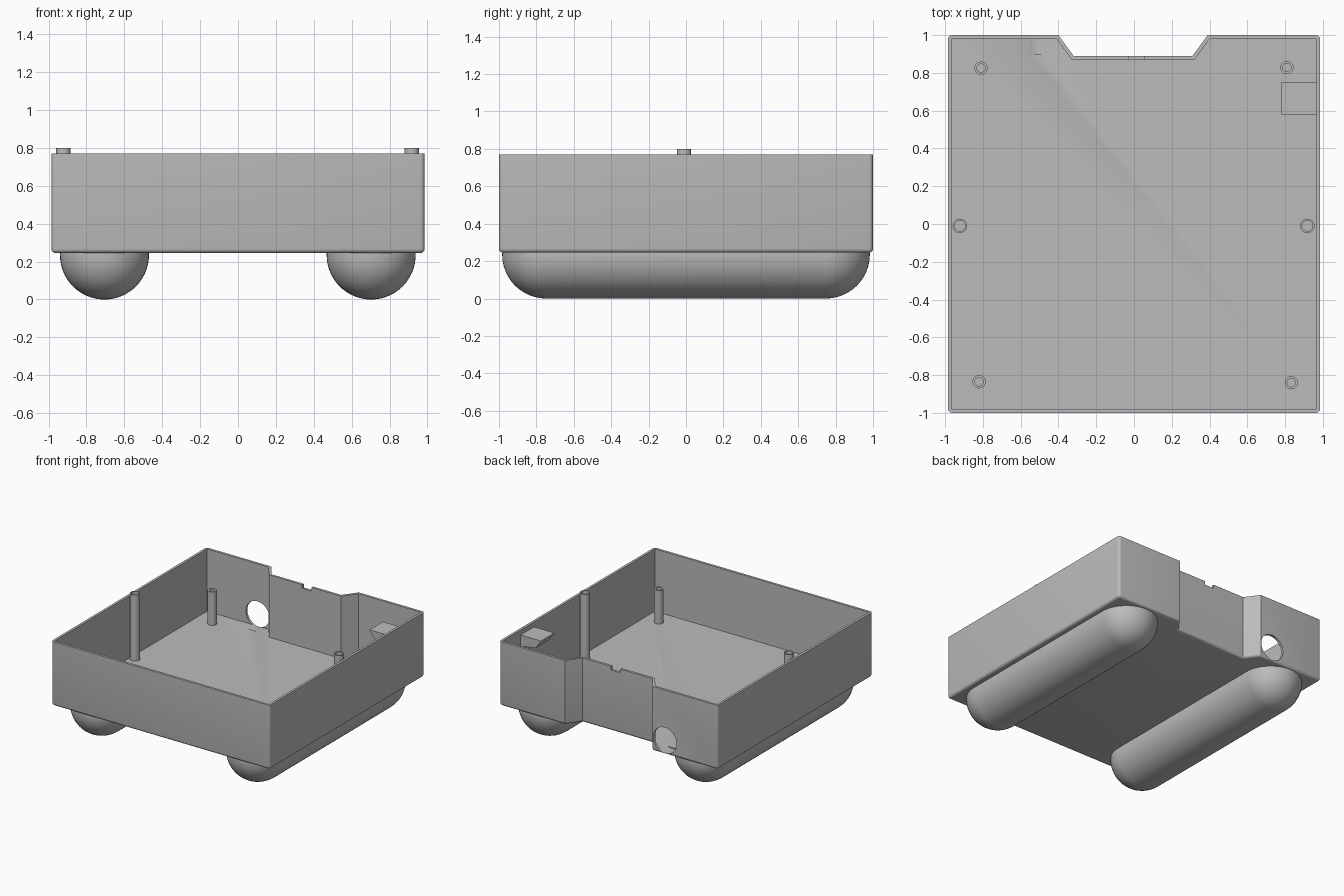
import bpy, bmesh, math
from mathutils import Matrix, Vector

old = bpy.data.objects.get("Cube")
if old:
    bpy.data.objects.remove(old, do_unlink=True)

# Single grey material
grey = bpy.data.materials.new("plain grey")
grey.use_nodes = True
color = (0.5, 0.5, 0.5, 1)
grey.diffuse_color = color
grey.node_tree.nodes["Principled BSDF"].inputs["Base Color"].default_value = color

BOTTOM, FLOOR, RIM = 0.245, 0.262, 0.77


def finish(name, bm):
    bmesh.ops.recalc_face_normals(bm, faces=bm.faces)
    mesh = bpy.data.meshes.new(name)
    bm.to_mesh(mesh)
    bm.free()
    mesh.materials.append(grey)
    obj = bpy.data.objects.new(name, mesh)
    bpy.context.collection.objects.link(obj)
    return obj


def activate(obj):
    bpy.ops.object.select_all(action='DESELECT')
    obj.select_set(True)
    bpy.context.view_layer.objects.active = obj


def smooth(obj):
    activate(obj)
    bpy.ops.object.shade_smooth_by_angle(angle=math.radians(35))


def extrude(points, offset):
    """Closed prism from a flat outline."""
    bm = bmesh.new()
    face = bm.faces.new([bm.verts.new(p) for p in points])
    result = bmesh.ops.extrude_face_region(bm, geom=[face], use_keep_orig=True)
    top = [v for v in result["geom"] if isinstance(v, bmesh.types.BMVert)]
    bmesh.ops.translate(bm, verts=top, vec=offset)
    bmesh.ops.recalc_face_normals(bm, faces=bm.faces)
    return bm


def lathe(profile, steps):
    """Revolve (radius, height) points around z."""
    bm = bmesh.new()
    verts = [bm.verts.new((r, 0, z)) for r, z in profile]
    edges = [bm.edges.new(pair) for pair in zip(verts, verts[1:])]
    bmesh.ops.spin(bm, geom=verts + edges, cent=(0, 0, 0), axis=(0, 0, 1),
                   angle=math.tau, steps=steps)
    bmesh.ops.remove_doubles(bm, verts=bm.verts, dist=0.0005)
    return bm


def tray_outline(x, front, back, recess, mouth, throat, z):
    """Rectangle with a tapered recess in the back edge."""
    mid = -0.005
    return [(-x, front, z), (x, front, z), (x, back, z),
            (mid + mouth, back, z), (mid + throat, recess, z),
            (mid - throat, recess, z), (mid - mouth, back, z), (-x, back, z)]


def cut(target, cutter):
    cutter.hide_render = True
    mod = target.modifiers.new("cut", 'BOOLEAN')
    mod.operation = 'DIFFERENCE'
    mod.solver = 'EXACT'
    mod.object = cutter
    activate(target)
    bpy.ops.object.modifier_apply(modifier=mod.name)
    bpy.data.objects.remove(cutter, do_unlink=True)


# Tray: rounded outer block
bm = extrude(tray_outline(0.985, -1, 1, 0.89, 0.395, 0.315, BOTTOM),
             (0, 0, RIM - BOTTOM))


def rounded(edge):
    a, b = (v.co for v in edge.verts)
    at_bottom = max(a.z, b.z) < BOTTOM + 0.01
    at_corner = abs(a.x - b.x) + abs(a.y - b.y) < 0.01 and abs(a.x) > 0.9
    return at_bottom or at_corner


bmesh.ops.bevel(bm, geom=[e for e in bm.edges if rounded(e)], offset=0.022,
                segments=4, profile=0.5, affect='EDGES')
tray = finish("tray", bm)

# Cavity, round cable hole and slot in the recessed wall
cut(tray, finish("cavity_cutter", extrude(
    tray_outline(0.965, -0.98, 0.98, 0.87, 0.405, 0.325, FLOOR), (0, 0, 1))))

bm = bmesh.new()
bmesh.ops.create_cone(bm, cap_ends=True, segments=48, radius1=0.106,
                      radius2=0.106, depth=0.2,
                      matrix=Matrix.Translation((-0.51, 1, 0.358))
                      @ Matrix.Rotation(math.pi / 2, 4, 'X'))
cut(tray, finish("hole_cutter", bm))

bm = bmesh.new()
bmesh.ops.create_cube(bm, size=1, matrix=Matrix.Translation((0.013, 0.88, RIM))
                      @ Matrix.Diagonal((0.085, 0.1, 0.06, 1)))
cut(tray, finish("slot_cutter", bm))
smooth(tray)

# Half-sunk capsule runners
R, HALF = 0.235, 0.748
arc = [i * math.pi / 24 for i in range(13)]
profile = [(R * math.sin(a), -HALF - R * math.cos(a)) for a in arc]
profile += [(r, -z) for r, z in reversed(profile)]
for side, x in (("right", -0.705), ("left", 0.703)):
    bm = lathe(profile, 64)
    bmesh.ops.transform(bm, verts=bm.verts,
                        matrix=Matrix.Translation((x, 0, R))
                        @ Matrix.Rotation(math.pi / 2, 4, 'X'))
    bmesh.ops.bisect_plane(bm, geom=bm.verts[:] + bm.edges[:] + bm.faces[:],
                           plane_co=(0, 0, BOTTOM + 0.006),
                           plane_no=Vector((0, 0, 1)), clear_outer=True)
    bmesh.ops.holes_fill(bm, edges=[e for e in bm.edges if e.is_boundary], sides=0)
    smooth(finish(side + "_runner", bm))

# Hollow screw posts: (x, y, outer radius, bore radius, top)
posts = {
    "tall_post_right": (-0.922, -0.01, 0.038, 0.028, 0.8),
    "tall_post_left": (0.918, -0.01, 0.038, 0.028, 0.8),
    "back_post_right": (-0.81, 0.825, 0.035, 0.022, 0.535),
    "back_post_left": (0.81, 0.828, 0.035, 0.022, 0.535),
    "front_post_right": (-0.82, -0.835, 0.035, 0.022, 0.535),
    "front_post_left": (0.833, -0.84, 0.035, 0.022, 0.535),
}
for name, (x, y, outer, bore, top) in posts.items():
    bm = lathe([(0, FLOOR - 0.005), (outer, FLOOR - 0.005), (outer, top),
                (bore, top), (bore, FLOOR + 0.02), (0, FLOOR + 0.02)], 32)
    bmesh.ops.translate(bm, verts=bm.verts, vec=(x, y, 0))
    smooth(finish(name, bm))

# Tapered ledge on the left wall
ledge = [(0.97, 0.73), (0.78, 0.73), (0.83, 0.66), (0.97, 0.638)]
finish("wall_ledge", extrude([(x, 0.58, z) for x, z in ledge], (0, 0.173, 0)))
